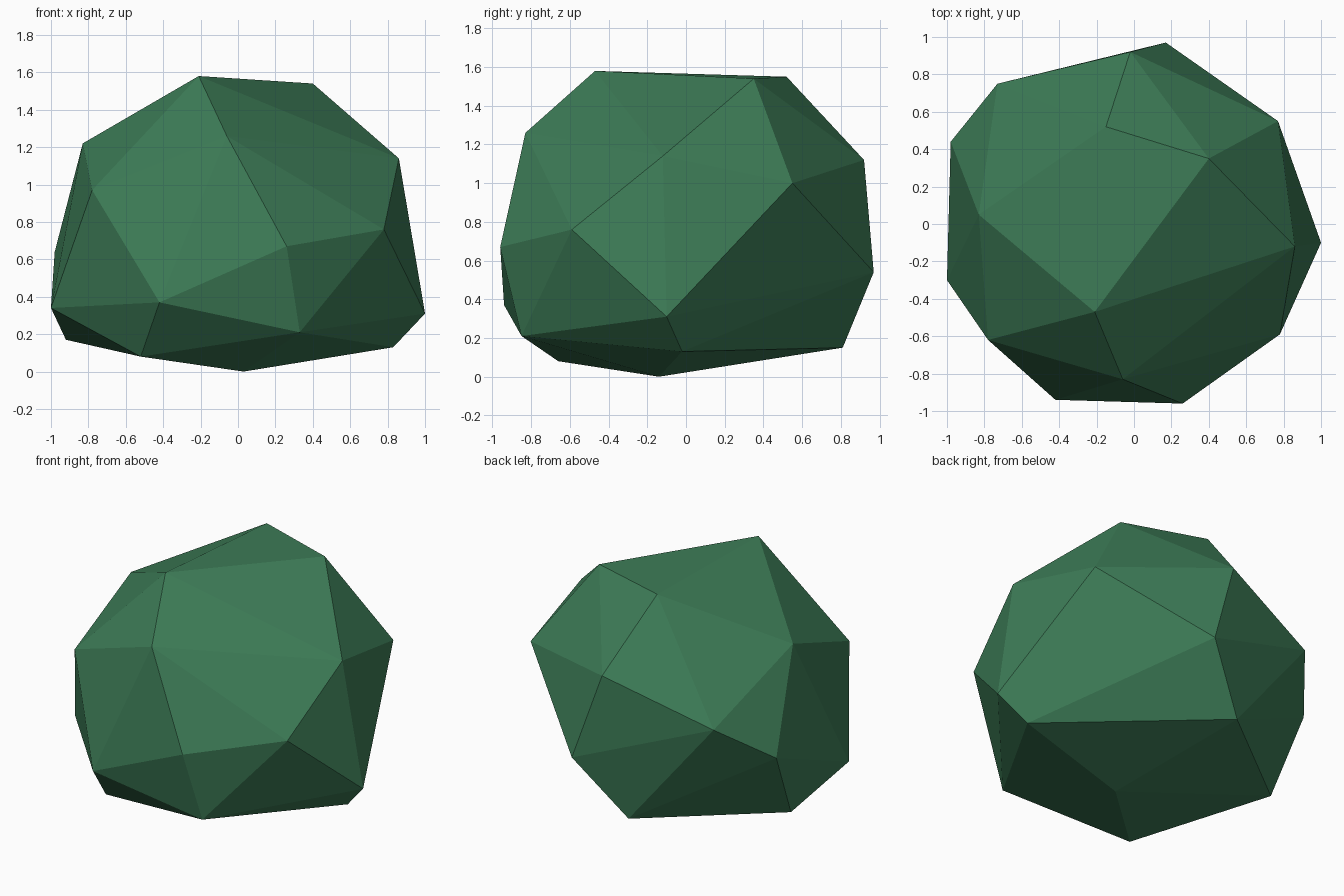
import bpy
import bmesh

default_cube = bpy.data.objects.get("Cube")
if default_cube:
    bpy.data.objects.remove(default_cube, do_unlink=True)


def make_material(name, colour):
    material = bpy.data.materials.new(name)
    material.use_nodes = True
    material.diffuse_color = colour
    shader = material.node_tree.nodes["Principled BSDF"]
    shader.inputs["Base Color"].default_value = colour
    shader.inputs["Roughness"].default_value = 0.9
    return material


def make_faceted_clump(name, corners, material):
    """Stretch a flat-faced convex skin over the corner points."""
    bm = bmesh.new()
    for corner in corners:
        bm.verts.new(corner)
    bmesh.ops.convex_hull(bm, input=bm.verts[:])
    bmesh.ops.recalc_face_normals(bm, faces=bm.faces[:])
    for face in bm.faces:
        face.smooth = False
    mesh = bpy.data.meshes.new(name)
    bm.to_mesh(mesh)
    bm.free()
    mesh.materials.append(material)
    clump = bpy.data.objects.new(name, mesh)
    bpy.context.collection.objects.link(clump)
    return clump


# Corner points of the foliage, grouped in tiers from the ground up
base_tier = [
    (0.03, -0.14, 0), (-0.52, -0.66, 0.08), (0.33, -0.85, 0.21),
    (0.83, -0.02, 0.13), (-0.14, 0.81, 0.15), (-0.92, 0.2, 0.17),
]
lower_tier = [
    (1, -0.1, 0.31), (-0.42, -0.94, 0.37), (-1, -0.3, 0.34),
    (0.17, 0.97, 0.54), (-0.98, 0.44, 0.64), (0.26, -0.96, 0.67),
]
upper_tier = [
    (0.78, -0.59, 0.76), (-0.73, 0.75, 0.88), (-0.78, -0.62, 0.97),
    (0.77, 0.55, 1), (-0.02, 0.92, 1.12), (0.86, -0.12, 1.14),
]
crown_tier = [
    (-0.83, 0.05, 1.22), (-0.06, -0.83, 1.26),
    (0.4, 0.35, 1.54), (-0.15, 0.52, 1.55), (-0.21, -0.47, 1.58),
]

# Single green bush
leaf_green = make_material("leaf green", (0.046, 0.2, 0.094, 1))
make_faceted_clump(
    "bush_foliage",
    base_tier + lower_tier + upper_tier + crown_tier,
    leaf_green,
)
